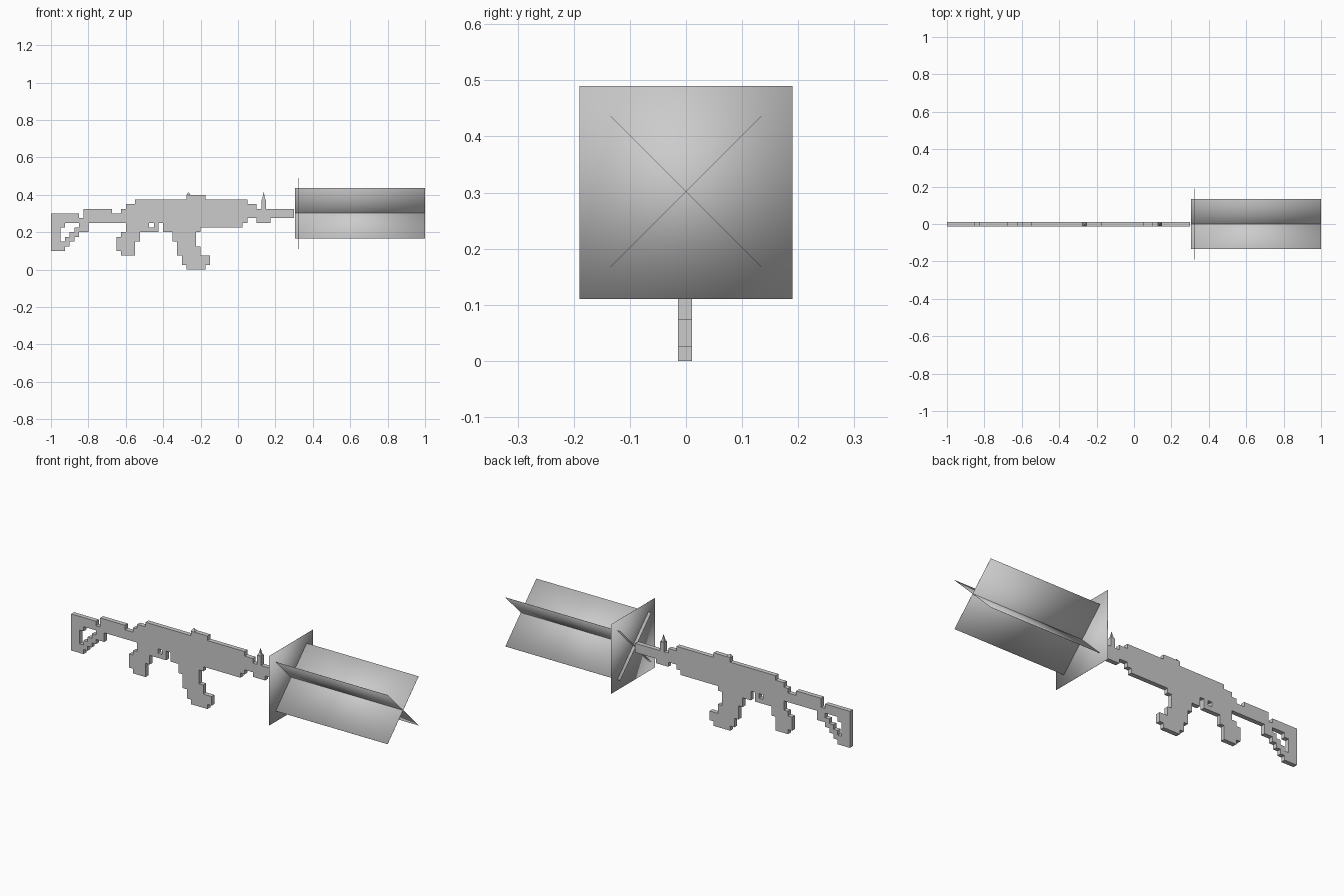
import bpy, bmesh, math
from mathutils import Matrix, Vector

if "Cube" in bpy.data.objects:
    bpy.data.objects.remove(bpy.data.objects["Cube"], do_unlink=True)

UNIT = 0.025          # size of one block
MID_Y = -0.002        # middle plane of the blocky body
AXIS_Z = 0.3          # height of the bore

grey = bpy.data.materials.new("plain_grey")
grey.use_nodes = True
grey.diffuse_color = (0.6, 0.6, 0.6, 1)
grey.node_tree.nodes["Principled BSDF"].inputs["Base Color"].default_value = grey.diffuse_color


def finish(name, bm, smooth=False):
    bmesh.ops.recalc_face_normals(bm, faces=bm.faces[:])
    mesh = bpy.data.meshes.new(name)
    for face in bm.faces:
        face.smooth = smooth
    bm.to_mesh(mesh)
    bm.free()
    mesh.materials.append(grey)
    obj = bpy.data.objects.new(name, mesh)
    bpy.context.scene.collection.objects.link(obj)
    return obj


def block_part(name, *rects):
    """Union of block rectangles (left, right, bottom, top), one block thick."""
    cells = {(c, r) for left, right, low, high in rects
             for c in range(left, right) for r in range(low, high)}
    bm = bmesh.new()
    verts = {}

    def corner(c, r):
        if (c, r) not in verts:
            verts[c, r] = bm.verts.new((c * UNIT - 1, MID_Y - UNIT / 2, r * UNIT))
        return verts[c, r]

    for c, r in sorted(cells):
        bm.faces.new([corner(c, r), corner(c + 1, r),
                      corner(c + 1, r + 1), corner(c, r + 1)])
    grown = bmesh.ops.extrude_face_region(bm, geom=bm.faces[:], use_keep_orig=True)
    moved = [v for v in grown["geom"] if isinstance(v, bmesh.types.BMVert)]
    bmesh.ops.translate(bm, verts=moved, vec=(0, UNIT, 0))
    bmesh.ops.recalc_face_normals(bm, faces=bm.faces[:])
    bmesh.ops.dissolve_limit(bm, angle_limit=0.01, verts=bm.verts[:], edges=bm.edges[:])
    return finish(name, bm)


def box(name, centre, size, turn=0, smooth=False):
    bm = bmesh.new()
    bmesh.ops.create_cube(bm, size=1)
    bm.transform(Matrix.Translation(Vector(centre)) @ Matrix.Rotation(turn, 4, 'X')
                 @ Matrix.Diagonal((*size, 1)))
    return finish(name, bm, smooth)


def spike(name, column, row, width, height):
    """Small pointed tip standing on a block row."""
    bm = bmesh.new()
    bmesh.ops.create_cone(bm, cap_ends=True, segments=4, radius1=width * UNIT * 0.7,
                          radius2=0, depth=height * UNIT)
    bm.transform(Matrix.Translation((column * UNIT - 1, MID_Y, (row + height / 2) * UNIT))
                 @ Matrix.Rotation(math.pi / 4, 4, 'Z'))
    return finish(name, bm)


# Skeleton shoulder stock with a stepped strut
block_part("stock", (0, 6, 10, 12), (0, 2, 4, 10), (2, 3, 4, 6), (2, 3, 9, 10),
           (3, 4, 5, 7), (4, 5, 6, 8), (5, 6, 7, 9), (6, 8, 8, 10),
           (6, 7, 10, 11), (7, 13, 10, 13), (13, 15, 10, 12))

# Receiver and handguard
block_part("receiver", (15, 16, 10, 13), (16, 18, 10, 14), (18, 42, 10, 15),
           (29, 33, 15, 16), (24, 41, 9, 10), (42, 44, 11, 14))

# Pistol grip joined to the trigger guard
block_part("grip_and_trigger_guard", (16, 21, 9, 10), (22, 23, 9, 10), (16, 23, 8, 9),
           (15, 19, 7, 8), (14, 19, 6, 7), (14, 18, 4, 6), (15, 18, 3, 4))

# Curved magazine in steps
block_part("magazine", (24, 32, 8, 9), (26, 31, 6, 8), (27, 31, 5, 6),
           (27, 32, 3, 5), (28, 34, 1, 3), (29, 33, 0, 1))

# Barrel and sights
block_part("barrel", (44, 52, 11, 13), (44, 47, 10, 11))
block_part("front_sight_post", (45, 46, 13, 15))
spike("front_sight_tip", 45.5, 15, 0.7, 1.6)
spike("rear_sight_tip", 29.4, 16, 0.9, 0.6)

# Muzzle flash: crossed sheets and an upright square sheet
SHEET, THIN = 0.38, 0.001
for side, angle in (("left", math.pi / 4), ("right", -math.pi / 4)):
    box("flash_sheet_" + side, (0.652, 0, AXIS_Z + 0.002), (0.696, SHEET, THIN), angle, True)
box("flash_square", (0.322, 0, AXIS_Z), (THIN, SHEET, SHEET), smooth=True)
